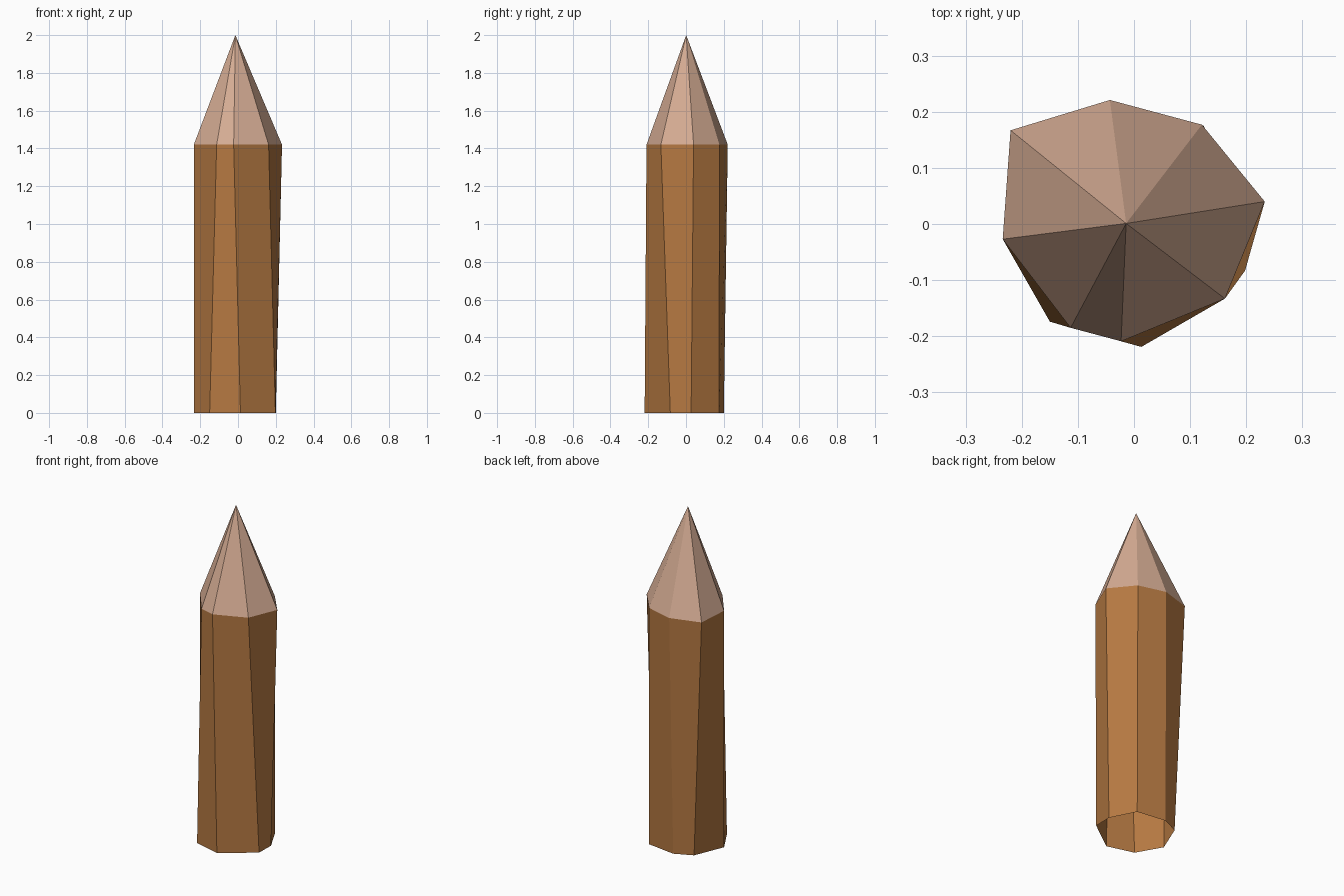
import bpy, bmesh

if "Cube" in bpy.data.objects:
    bpy.data.objects.remove(bpy.data.objects["Cube"])


def material(name, rgb):
    m = bpy.data.materials.new(name)
    m.diffuse_color = (*rgb, 1)
    m.use_nodes = True
    m.node_tree.nodes["Principled BSDF"].inputs["Base Color"].default_value = m.diffuse_color
    return m


def build(name, verts, faces, mat):
    bm = bmesh.new()
    vs = [bm.verts.new(v) for v in verts]
    for f in faces:
        bm.faces.new([vs[i] for i in f])
    me = bpy.data.meshes.new(name)
    bm.to_mesh(me)
    bm.free()
    me.materials.append(mat)
    ob = bpy.data.objects.new(name, me)
    bpy.context.collection.objects.link(ob)


bark = material("brown bark", (0.46, 0.19, 0.054))
wood = material("pale cut wood", (0.67, 0.415, 0.295))

# irregular eight-sided outlines, counter-clockwise, at the ground and shoulder
base = [(0.20, 0.027), (0.124, 0.175), (-0.055, 0.20), (-0.16, 0.152),
        (-0.234, -0.027), (-0.15, -0.174), (0.013, -0.219), (0.198, -0.083)]
top = [(0.233, 0.04), (0.121, 0.177), (-0.043, 0.221), (-0.22, 0.167),
       (-0.234, -0.027), (-0.113, -0.185), (-0.023, -0.209), (0.162, -0.133)]
N, SHOULDER = len(base), 1.42
low = [(x, y, 0) for x, y in base]
high = [(x, y, SHOULDER) for x, y in top]

# trunk of the stake, open underneath
build("stake_shaft", low + high,
      [(i, (i + 1) % N, N + (i + 1) % N, N + i) for i in range(N)], bark)

# sharpened point
build("stake_point", high + [(-0.014, 0.001, 2.0)],
      [(i, (i + 1) % N, N) for i in range(N)], wood)
